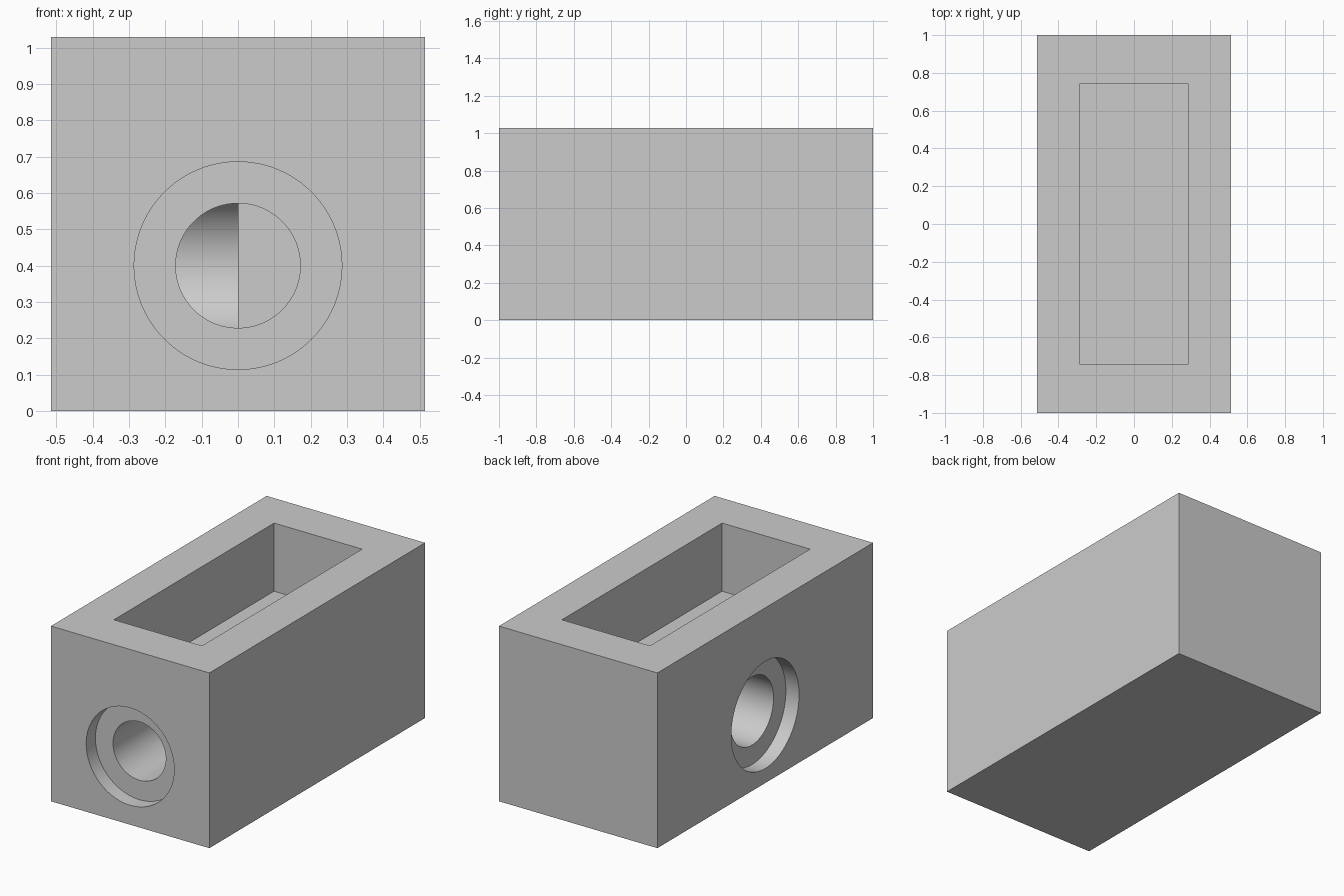
import bpy
import math

cube = bpy.data.objects.get("Cube")
if cube:
    bpy.data.objects.remove(cube, do_unlink=True)

U = 1 / 35                      # design module
HALF_X, HALF_Y, TOP = 18 * U, 1.0, 36 * U
AXIS_Z = 14 * U                 # height of both bores
STEP = 3 * U                    # counterbore depth

grey = bpy.data.materials.new("plain grey")
grey.use_nodes = True
grey.diffuse_color = (0.6, 0.6, 0.6, 1)
grey.node_tree.nodes["Principled BSDF"].inputs["Base Color"].default_value = (0.6, 0.6, 0.6, 1)


def box(name, low, high):
    centre = [(a + b) / 2 for a, b in zip(low, high)]
    bpy.ops.mesh.primitive_cube_add(size=1, location=centre)
    ob = bpy.context.object
    ob.name = name
    ob.scale = [b - a for a, b in zip(low, high)]
    bpy.ops.object.transform_apply(location=True, rotation=True, scale=True)
    ob.data.materials.append(grey)
    return ob


def bore(name, axis, start, end, radius):
    """Round cutter along x or y at bore height."""
    mid = (start + end) / 2
    along_x = axis == "x"
    bpy.ops.mesh.primitive_cylinder_add(
        vertices=96, radius=radius, depth=abs(end - start),
        location=(mid, 0, AXIS_Z) if along_x else (0, mid, AXIS_Z),
        rotation=(0, math.pi / 2, 0) if along_x else (math.pi / 2, 0, 0))
    ob = bpy.context.object
    ob.name = name
    bpy.ops.object.transform_apply(location=True, rotation=True, scale=True)
    ob.data.materials.append(grey)
    return ob


# Solid block
block = box("block", (-HALF_X, -HALF_Y, 0), (HALF_X, HALF_Y, TOP))

# Top pocket, and two stepped bores that meet in the middle
cutters = [
    box("pocket_cutter", (-10 * U, -26 * U, 22 * U), (10 * U, 26 * U, TOP + 0.1)),
    bore("front_step_cutter", "y", -HALF_Y - 0.1, -HALF_Y + STEP, 10 * U),
    bore("side_step_cutter", "x", -HALF_X - 0.1, -HALF_X + STEP, 11 * U),
    bore("front_bore_cutter", "y", -HALF_Y - 0.1, 0, 6 * U),
    bore("side_bore_cutter", "x", -HALF_X - 0.1, 0, 7 * U),
]

bpy.ops.object.select_all(action="DESELECT")
bpy.context.view_layer.objects.active = block
block.select_set(True)
for cutter in cutters:
    cutter.hide_render = True
    mod = block.modifiers.new(cutter.name, "BOOLEAN")
    mod.operation = "DIFFERENCE"
    mod.solver = "EXACT"
    mod.object = cutter
    bpy.ops.object.modifier_apply(modifier=mod.name)
    bpy.data.objects.remove(cutter, do_unlink=True)

bpy.ops.object.shade_smooth_by_angle(angle=math.radians(30))
